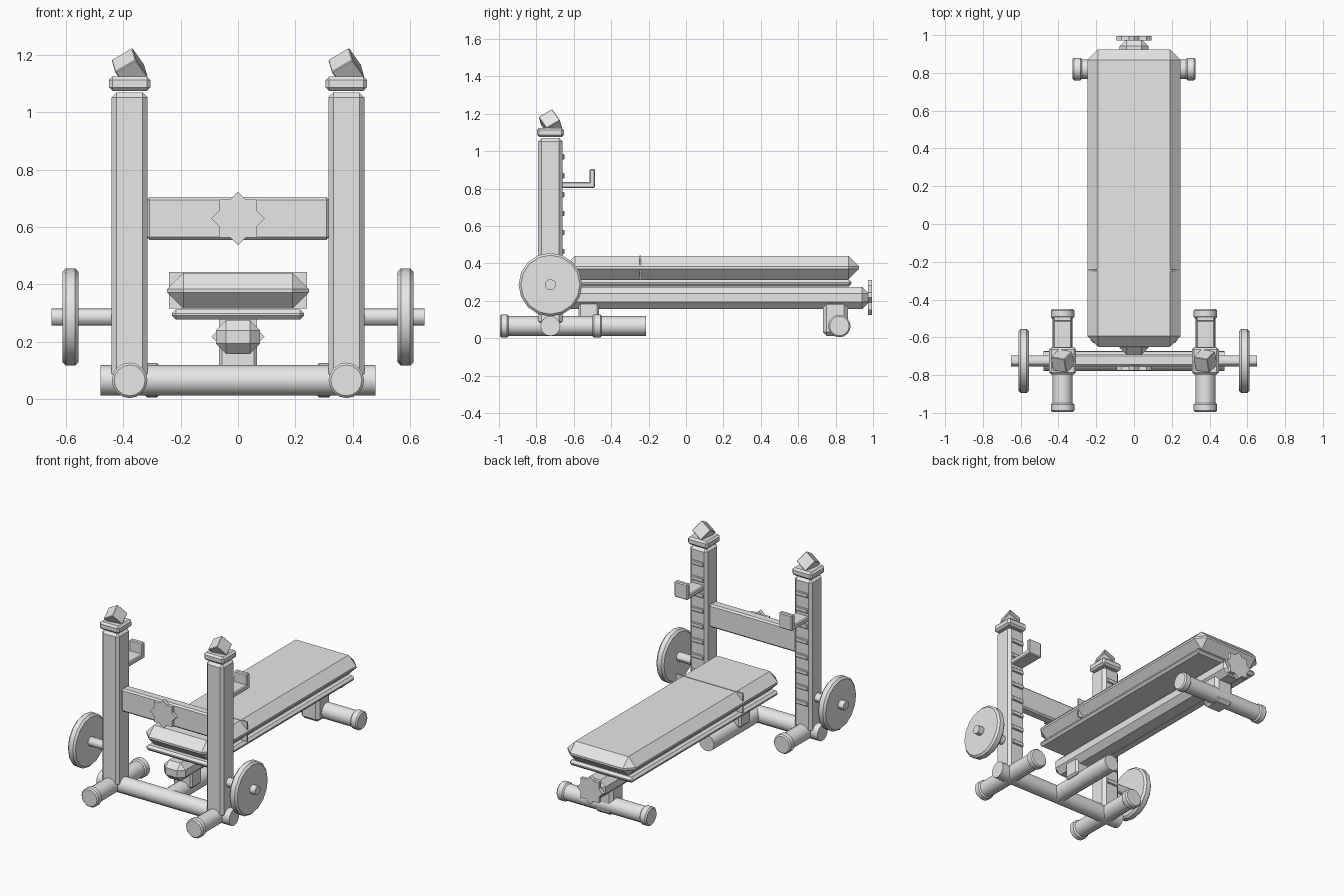
import bpy, bmesh, math
from mathutils import Matrix, Vector

if "Cube" in bpy.data.objects:
    bpy.data.objects.remove(bpy.data.objects["Cube"])

steel = bpy.data.materials.new("plain grey")
steel.diffuse_color = (0.8, 0.8, 0.8, 1)
steel.use_nodes = True
steel.node_tree.nodes["Principled BSDF"].inputs["Base Color"].default_value = steel.diffuse_color


def finish(name, bm, bevel=0.0, smooth=False):
    """Turn a bmesh into an object with a baked one-step chamfer."""
    if bevel:
        edges = [e for e in bm.edges if e.calc_face_angle(0) > 0.7]
        bmesh.ops.bevel(bm, geom=edges, offset=bevel, segments=1,
                        affect='EDGES', profile=0.5)
    bmesh.ops.recalc_face_normals(bm, faces=bm.faces)
    me = bpy.data.meshes.new(name)
    bm.to_mesh(me)
    bm.free()
    ob = bpy.data.objects.new(name, me)
    bpy.context.collection.objects.link(ob)
    me.materials.append(steel)
    if smooth:
        bpy.ops.object.select_all(action='DESELECT')
        ob.select_set(True)
        bpy.context.view_layer.objects.active = ob
        bpy.ops.object.shade_smooth_by_angle(angle=math.radians(30))
    return ob


def box(name, lo, hi, bevel=0.0):
    lo, hi = Vector(lo), Vector(hi)
    bm = bmesh.new()
    bmesh.ops.create_cube(bm, size=1)
    bmesh.ops.scale(bm, vec=hi - lo, verts=bm.verts)
    bmesh.ops.translate(bm, vec=(lo + hi) / 2, verts=bm.verts)
    return finish(name, bm, bevel)


def rod(name, axis, start, end, a, b, r, sides=16, bevel=0.0):
    """Cylinder along x (a=y, b=z) or along y (a=x, b=z)."""
    bm = bmesh.new()
    bmesh.ops.create_cone(bm, cap_ends=True, segments=sides, radius1=r,
                          radius2=r, depth=abs(end - start))
    mid = (start + end) / 2
    if axis == 'x':
        rot, pos = Matrix.Rotation(math.pi / 2, 4, 'Y'), (mid, a, b)
    else:
        rot, pos = Matrix.Rotation(math.pi / 2, 4, 'X'), (a, mid, b)
    bmesh.ops.transform(bm, matrix=Matrix.Translation(pos) @ rot, verts=bm.verts)
    return finish(name, bm, bevel, smooth=True)


def star(name, y0, y1, z):
    """Eight-pointed plate facing y."""
    bm = bmesh.new()
    ring = []
    for i in range(16):
        r = 0.093 if i % 2 == 0 else 0.0712
        t = i * math.pi / 8
        ring.append(bm.verts.new((r * math.cos(t), y0, z + r * math.sin(t))))
    face = bm.faces.new(ring)
    ext = bmesh.ops.extrude_face_region(bm, geom=[face])
    moved = [v for v in ext['geom'] if isinstance(v, bmesh.types.BMVert)]
    bmesh.ops.translate(bm, vec=(0, y1 - y0, 0), verts=moved)
    return finish(name, bm)


PY = -0.725   # depth of the uprights
FZ = 0.065    # height of the floor tubes

for side, s in (("left", -1), ("right", 1)):
    x = 0.378 * s
    # upright with collar and tilted cube finial
    box(f"{side}_upright", (x - 0.063, PY - 0.065, 0.07),
        (x + 0.063, PY + 0.065, 1.07), 0.018)
    box(f"{side}_collar", (x - 0.072, PY - 0.072, 1.075),
        (x + 0.072, PY + 0.072, 1.125), 0.012)
    bm = bmesh.new()
    bmesh.ops.create_cube(bm, size=0.085)
    q = math.pi / 4
    rot = (Matrix.Rotation(q, 4, 'Z') @ Matrix.Rotation(q, 4, 'Y')
           @ Matrix.Rotation(q, 4, 'X'))
    bmesh.ops.transform(bm, matrix=Matrix.Translation((x, PY, 1.153)) @ rot,
                        verts=bm.verts)
    finish(f"{side}_finial", bm, 0.003)

    # height rungs on the back of the upright
    for i in range(8):
        z = 0.97 - 0.1013 * i
        box(f"{side}_rung_{i + 1}", (x - 0.045, PY + 0.05, z - 0.014),
            (x + 0.045, PY + 0.075, z + 0.014), 0.004)

    # bar hook
    box(f"{side}_hook_arm", (x - 0.048, PY + 0.06, 0.803),
        (x + 0.048, -0.486, 0.835), 0.006)
    box(f"{side}_hook_lip", (x - 0.048, -0.516, 0.806),
        (x + 0.048, -0.486, 0.905), 0.006)

    # floor foot with end caps
    rod(f"{side}_foot", 'y', -0.98, -0.46, x, FZ, 0.053)
    rod(f"{side}_foot_front_cap", 'y', -0.995, -0.948, x, FZ, 0.062, 16, 0.008)
    rod(f"{side}_foot_back_cap", 'y', -0.5, -0.45, x, FZ, 0.062, 16, 0.008)

    # weight plate on its peg
    rod(f"{side}_peg", 'x', s * 0.42, s * 0.65, PY, 0.286, 0.029, 12)
    rod(f"{side}_weight_plate", 'x', s * 0.557, s * 0.612, PY, 0.286, 0.17, 16, 0.012)

    # rear foot cap
    rod(f"{side}_rear_cap", 'x', s * 0.275, s * 0.325, 0.82, FZ, 0.06, 16, 0.008)

# frame tubes and cross beam
rod("front_floor_tube", 'x', -0.48, 0.48, PY, FZ, 0.053)
rod("rear_floor_tube", 'x', -0.3, 0.3, 0.82, FZ, 0.052)
rod("centre_floor_tube", 'y', PY, -0.213, 0, FZ, 0.053)
box("cross_beam", (-0.318, -0.755, 0.555), (0.318, -0.69, 0.705), 0.01)
star("front_star", -0.776, -0.752, 0.63)

# bench rail and its supports
box("bench_rail", (-0.077, -0.69, 0.157), (0.077, 0.978, 0.275), 0.036)
box("front_support", (-0.067, -0.576, 0.08), (0.067, -0.464, 0.2), 0.012)
box("rear_support", (-0.067, 0.732, 0.012), (0.067, 0.865, 0.2), 0.02)
star("rear_star", 0.972, 0.995, 0.217)

# bench pad
box("pad_board", (-0.23, -0.63, 0.277), (0.23, 0.885, 0.313), 0.014)
box("pad_cushion", (-0.247, -0.65, 0.315), (0.247, 0.925, 0.44), 0.056)
box("pad_seam", (-0.24, -0.249, 0.315), (0.24, -0.241, 0.443))
